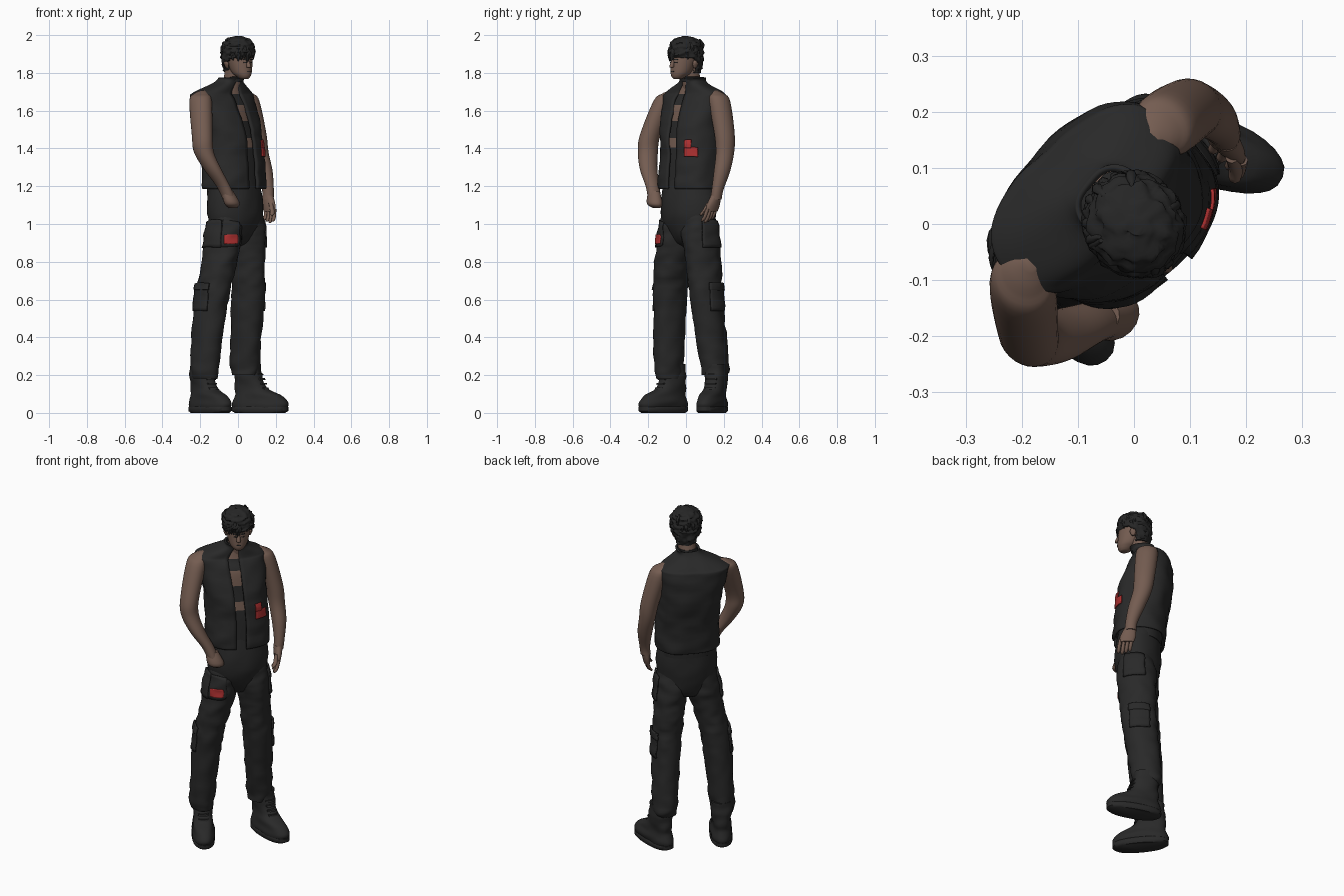
import bpy, bmesh, math, random
from mathutils import Vector, Matrix, noise
from mathutils.bvhtree import BVHTree

random.seed(4)
if "Cube" in bpy.data.objects:
    bpy.data.objects.remove(bpy.data.objects["Cube"])

TURN = math.radians(45)      # the figure stands facing diagonally
made = []


def material(name, red, green, blue):
    mat = bpy.data.materials.new(name)
    mat.use_nodes = True
    mat.diffuse_color = (red, green, blue, 1)
    shader = mat.node_tree.nodes["Principled BSDF"]
    shader.inputs["Base Color"].default_value = (red, green, blue, 1)
    shader.inputs["Roughness"].default_value = 0.8
    return mat


CLOTH = material("black cloth", .022, .022, .022)
HAIR = material("dark hair", .019, .019, .019)
SKIN = material("skin", .175, .108, .082)
RED = material("red patch", .42, .03, .03)


def finish(name, bm, materials):
    bmesh.ops.recalc_face_normals(bm, faces=bm.faces)
    mesh = bpy.data.meshes.new(name)
    bm.to_mesh(mesh)
    bm.free()
    for mat in materials:
        mesh.materials.append(mat)
    obj = bpy.data.objects.new(name, mesh)
    obj.rotation_euler.z = TURN
    bpy.context.collection.objects.link(obj)
    made.append(obj)
    return obj


def refine(rows, steps):
    """Smooth curve through the given cross-sections."""
    result = []
    last = len(rows) - 1
    for i in range(last):
        before, start, end, after = (rows[max(0, min(last, k))] for k in range(i - 1, i + 3))
        leave, arrive = (end - before) / 2, (after - start) / 2
        for s in range(steps):
            t = s / steps
            ease = t * t * (3 - 2 * t)
            result.append(start.lerp(end, ease) + leave * t * (1 - t) ** 2 - arrive * t * t * (1 - t))
    return result + [rows[last]]


def squared(value, power):
    return math.copysign(abs(value) ** (2 / power), value)


def loft(name, rows, *materials, depth=1, sides=28, steps=5, gap=0, wrinkle=0, fine=14, power=2,
         yaw=0, at=(0, 0), rule=None, drop=None):
    """Skin over cross-sections, bottom to top: x, y, z, half width and, unless depth gives it, half depth."""
    place = Matrix.Translation((*at, 0)) @ Matrix.Rotation(math.radians(yaw), 4, 'Z')
    rows = [Vector(row if len(row) == 5 else (*row, row[-1] * depth)) for row in rows]
    bm = bmesh.new()
    rings = []
    for x, y, z, half_width, half_depth in refine(rows, steps):
        ring = []
        for i in range(sides):
            angle = gap + (math.tau - 2 * gap) * i / (sides - 1 if gap else sides)
            out = Vector((squared(math.sin(angle), power) * half_width,
                          -squared(math.cos(angle), power) * half_depth, 0))
            point = Vector((x, y, z)) + out
            if wrinkle:
                fold = noise.noise(Vector((point.x, point.y, point.z * 1.7)) * fine)
                point += out.normalized() * wrinkle * fold
            ring.append(bm.verts.new(place @ point))
        rings.append(ring)
    for low, high in zip(rings, rings[1:]):
        for i in range(sides - 1 if gap else sides):
            j = (i + 1) % sides
            bm.faces.new((low[i], low[j], high[j], high[i]))
    if not gap:
        bm.faces.new(rings[0][::-1])
        bm.faces.new(rings[-1])
    if drop:
        gone = [face for face in bm.faces if drop(face.calc_center_median())]
        bmesh.ops.delete(bm, geom=gone, context='FACES')
    if rule:
        for face in bm.faces:
            face.material_index = rule(face.calc_center_median())
    return finish(name, bm, materials)


def thicken(obj, thickness, offset):
    modifier = obj.modifiers.new("thickness", 'SOLIDIFY')
    modifier.thickness = thickness
    modifier.offset = offset


def plate(name, target, centre, width, height, facing, mat, thickness=.006):
    """Panel laid on the target's surface; facing is degrees from the front towards the left."""
    tree = BVHTree.FromPolygons([vert.co for vert in target.data.vertices],
                                [face.vertices[:] for face in target.data.polygons])
    turn = Matrix.Rotation(math.radians(facing), 3, 'Z')
    across, outward = turn @ Vector((1, 0, 0)), turn @ Vector((0, -1, 0))
    bm = bmesh.new()
    bmesh.ops.create_grid(bm, x_segments=8, y_segments=8, size=.5)
    for vert in bm.verts:
        point = Vector(centre) + across * vert.co.x * width
        point.z += vert.co.y * height
        spot, normal, _, _ = tree.find_nearest(point)
        vert.co = spot + normal * .002
    obj = finish(name, bm, [mat])
    if sum((face.normal for face in obj.data.polygons), Vector()).dot(outward) < 0:
        obj.data.flip_normals()
    thicken(obj, thickness, 1)


# Trousers
loft("trouser_hips", [(0, .03, .88, .05), (0, .03, .92, .12), (0, .02, 1.06, .168), (0, .03, 1.25, .15)],
     CLOTH, depth=.76, sides=40, wrinkle=.006)
right_path = [(-.19, .06, .18, .06), (-.19, .06, .25, .07), (-.16, .04, .6, .08),
              (-.12, .02, .8, .086), (-.085, .02, .96, .09), (-.08, .02, 1.09, .07)]
left_path = [(.13, .08, .2, .06), (.13, .08, .27, .07), (.115, .04, .6, .08),
             (.1, .03, .8, .085), (.085, .02, .96, .09), (.08, .02, 1.09, .07)]
for side, path, sign in (("right", right_path, -1), ("left", left_path, 1)):
    leg = loft(side + "_trouser_leg", path, CLOTH, depth=1.2, sides=36, steps=10, wrinkle=.01)
    knee = path[2][0] + sign * .08
    plate(side + "_cargo_pocket", leg, (knee, .05, .61), .12, .14, sign * 90, CLOTH, .008)
    plate(side + "_cargo_flap", leg, (knee, .05, .67), .13, .04, sign * 90, CLOTH, .012)
    plate(side + "_hip_pocket", leg, (sign * .18, .02, .95), .13, .15, sign * 80, CLOTH, .009)
    if side == "right":
        plate("thigh_pocket", leg, (-.135, -.09, .95), .13, .14, -25, CLOTH, .004)
        plate("thigh_patch", leg, (-.137, -.09, .92), .085, .048, -25, RED, .008)

# Boots
for side, at, yaw in (("right", (-.19, .02), -6), ("left", (.18, .015), 25)):
    loft(side + "_boot", [(0, 0, .02, .057, .15), (0, 0, .05, .062, .156), (0, .01, .09, .055, .13),
         (0, .05, .13, .052, .09), (0, .065, .2, .057, .07), (0, .065, .26, .056, .066)],
         CLOTH, wrinkle=.008, yaw=yaw, at=at, power=2.4)
    loft(side + "_boot_sole", [(0, 0, 0, .055), (0, 0, .01, .062), (0, 0, .03, .062), (0, 0, .035, .058)],
         CLOTH, depth=2.52, steps=1, yaw=yaw, at=at, power=2.4)
    for lace in range(4):
        low = Vector((0, lace * .01 - .03, .125 + lace * .025, .03))
        loft(side + "_boot_lace", [low, low + Vector((0, .004, .009, 0))],
             CLOTH, depth=.6, sides=10, steps=1, yaw=yaw, at=at)


# Body seen through the open vest, with dark bands across the chest
def body_colour(point):
    return int(1.55 < point.z < 1.625 or 1.4 < point.z < 1.455 or point.z > 1.69)


loft("body", [(0, .03, 1.15, .15), (0, .04, 1.35, .15), (-.015, .06, 1.5, .15), (-.02, .07, 1.62, .14),
     (-.015, .07, 1.68, .1), (0, .05, 1.74, .06)],
     CLOTH, SKIN, depth=.8, sides=40, steps=9, power=2.3, rule=body_colour)
loft("neck", [(0, .06, 1.68, .058), (0, .04, 1.76, .05), (0, .02, 1.85, .05)], SKIN)
loft("choker", [(0, .04, 1.752, .055), (0, .036, 1.774, .055)], CLOTH, steps=1)

# Vest with an open front and a short collar
vest = loft("vest", [(0, .03, 1.185, .17, .138), (0, .03, 1.21, .176, .144), (0, .04, 1.35, .172, .142),
            (-.01, .06, 1.5, .173, .15), (-.025, .09, 1.66, .192, .118), (-.025, .09, 1.695, .178, .1),
            (-.01, .06, 1.75, .075, .07), (0, .045, 1.775, .065, .066)],
            CLOTH, sides=64, steps=6, gap=.1, wrinkle=.009, fine=11, power=2.5)
thicken(vest, .012, -1)
plate("vest_patch", vest, (.12, -.085, 1.382), .08, .05, 35, RED)
plate("vest_patch_tip", vest, (.1, -.09, 1.425), .04, .045, 35, RED)

# Arms
loft("right_arm", [(-.15, -.085, 1.13, .032), (-.18, -.07, 1.2, .034), (-.235, -.045, 1.29, .043),
     (-.27, -.015, 1.38, .049), (-.268, 0, 1.47, .051), (-.22, .06, 1.65, .055),
     (-.2, .075, 1.69, .036), (-.18, .08, 1.708, .01)], SKIN, depth=1.15)
loft("left_arm", [(.224, 0, 1.13, .028), (.23, .006, 1.18, .029), (.234, .036, 1.28, .04),
     (.226, .066, 1.38, .045), (.212, .076, 1.48, .05), (.165, .085, 1.65, .053),
     (.145, .085, 1.69, .036), (.13, .085, 1.708, .01)], SKIN, depth=1.15)

# Hands: the right rests in a pocket, the left hangs with curled fingers
loft("right_hand", [(-.13, -.09, 1.085, .022), (-.14, -.095, 1.11, .046), (-.16, -.08, 1.175, .034)],
     SKIN, depth=.8, sides=16)
loft("left_palm", [(.214, -.022, 1.065, .016, .04), (.218, -.014, 1.1, .021, .044), (.224, 0, 1.15, .025, .032)],
     SKIN, sides=16)


def finger(name, knuckle, tip, radius):
    knuckle, tip = Vector(knuckle), Vector(tip)
    bend = knuckle.lerp(tip, .6) + Vector((.005, 0, 0))
    loft(name, [(*tip, radius / 3), (*tip.lerp(bend, .3), radius), (*bend, radius), (*knuckle, radius)],
         SKIN, sides=8, steps=2)


for number in range(4):
    y = number * .021 - .056
    finger("left_finger", (.217, y, 1.08), (.19, y - .014, 1.005 + abs(number - 1) * .008), .01)
finger("left_thumb", (.208, -.038, 1.11), (.182, -.072, 1.045), .012)

# Head, turned slightly to its right
LOOK = -8
head = loft("head", [(0, -.055, 1.768, .02), (0, -.047, 1.782, .036), (0, -.03, 1.81, .053),
            (0, -.005, 1.89, .07), (0, 0, 1.94, .066), (0, 0, 1.975, .03)],
            SKIN, depth=1.15, sides=32, yaw=LOOK)
loft("nose", [(0, -.093, 1.828, .006), (0, -.093, 1.835, .012), (0, -.082, 1.88, .005)],
     SKIN, depth=1.2, sides=12, yaw=LOOK)
plate("mouth", head, (-.012, -.1, 1.807), .03, .004, LOOK, CLOTH, .002)
for sign in (-1, 1):
    x = sign * .028 - .012
    plate("eye", head, (x, -.1, 1.856), .022, .005, LOOK, CLOTH, .003)
    plate("eyebrow", head, (x, -.1, 1.872), .032, .006, LOOK, HAIR, .004)
    loft("ear", [(sign * .065, .01, 1.825, .005), (sign * .07, .01, 1.85, .01), (sign * .07, .015, 1.872, .006)],
         SKIN, depth=1.8, sides=12, yaw=LOOK)


# Hair: ruffled cap open over the face, with short loose locks
def over_face(point):
    return point.y < .015 and point.z < 1.882 - max(0, point.y + .03) * .7


cap = loft("hair_cap", [(0, .036, 1.8, .046), (0, .01, 1.865, .08), (0, 0, 1.91, .087), (0, 0, 1.95, .08),
           (0, 0, 1.98, .057), (0, 0, 1.995, .015)],
           HAIR, depth=1.08, sides=52, steps=7, wrinkle=.014, fine=42, yaw=LOOK, drop=over_face)
thicken(cap, .014, -1)


def hair_lock(angle, top, length):
    out = Vector((math.sin(angle) * .08, -math.cos(angle) * .09, 0))
    up = Vector((0, 0, 1))
    tip, middle, root = out + up * (top - length), out + up * (top - length / 2), out + up * top
    crown = out * .82 + up * (top + .025)
    loft("hair_lock", [(*tip, .002), (*middle, .009), (*root, .01), (*crown, .004)],
         HAIR, sides=7, steps=2, yaw=LOOK)


for lock in range(14):
    hair_lock(random.uniform(-1.3, 1.3), random.uniform(1.9, 1.93), random.uniform(.03, .06))
    hair_lock(random.uniform(1.2, 5), random.uniform(1.91, 1.955), .04)

# Smooth shading with crisp edges kept
for obj in made:
    obj.select_set(True)
bpy.context.view_layer.objects.active = made[0]
bpy.ops.object.shade_smooth_by_angle(angle=math.radians(50))
